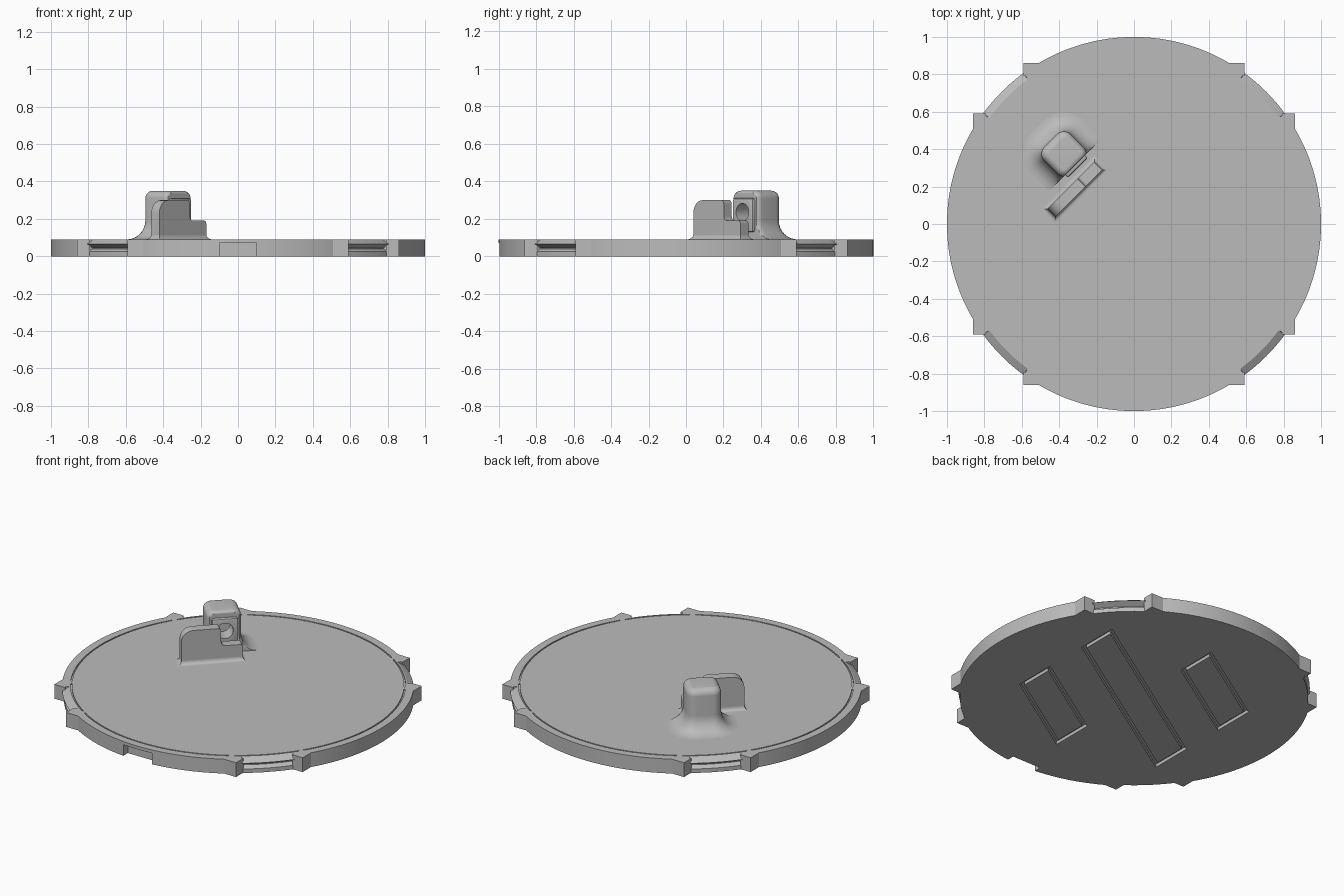
import bpy, bmesh
from math import sin, cos, pi, radians
from mathutils import Matrix

cube = bpy.data.objects.get("Cube")
if cube:
    bpy.data.objects.remove(cube, do_unlink=True)

grey = bpy.data.materials.new("plain grey")
grey.use_nodes = True
colour = (0.5, 0.5, 0.5, 1)
grey.diffuse_color = colour
grey.node_tree.nodes["Principled BSDF"].inputs["Base Color"].default_value = colour

TOP = 0.09
TURN = pi / 4  # the latch parts sit at 45 degrees


def finish(name, bm, turn=0.0):
    bmesh.ops.recalc_face_normals(bm, faces=bm.faces)
    mesh = bpy.data.meshes.new(name)
    bm.to_mesh(mesh)
    bm.free()
    mesh.materials.append(grey)
    ob = bpy.data.objects.new(name, mesh)
    ob.rotation_euler.z = turn
    bpy.context.collection.objects.link(ob)
    return ob


def select(ob):
    bpy.ops.object.select_all(action='DESELECT')
    ob.select_set(True)
    bpy.context.view_layer.objects.active = ob


def smooth(ob, angle=30):
    select(ob)
    bpy.ops.object.shade_smooth_by_angle(angle=radians(angle))


def cut(ob, cutter):
    bpy.context.view_layer.update()
    mod = ob.modifiers.new("cut", 'BOOLEAN')
    mod.operation, mod.solver, mod.object = 'DIFFERENCE', 'EXACT', cutter
    select(ob)
    bpy.ops.object.modifier_apply(modifier=mod.name)


def loft(rings, closed=False):
    """Skin a list of point loops; cap the ends unless the list is closed."""
    bm = bmesh.new()
    loops = [[bm.verts.new(p) for p in ring] for ring in rings]
    pairs = list(zip(loops, loops[1:])) + ([(loops[-1], loops[0])] if closed else [])
    for a, b in pairs:
        for i in range(len(a)):
            j = (i + 1) % len(a)
            bm.faces.new((a[i], a[j], b[j], b[i]))
    if not closed:
        bm.faces.new(loops[0])
        bm.faces.new(loops[-1])
    return bm


def box(x0, x1, y0, y1, z0, z1):
    return loft([[(x0, y0, z), (x1, y0, z), (x1, y1, z), (x0, y1, z)] for z in (z0, z1)])


# Round lid: turned profile that changes inside the four diagonal grip notches
lip = [(0.96, TOP), (1.0, 0.065), (0.965, 0.045), (0.965, 0.04), (0.99, 0.025), (0.99, 0)]
stations = []
for quarter in range(4):
    base = 90 * quarter
    stations += [(base + a, False) for a in range(0, 36, 2)] + [(base + 36.1, False)]
    stations += [(base + 36.3 + 17.4 * i / 10, True) for i in range(11)]
    stations += [(base + 53.9, False)] + [(base + a, False) for a in range(56, 90, 2)]
groove = [(0.945, TOP), (0.945, TOP - 0.008), (0.953, TOP - 0.008), (0.953, TOP)]
rings = []
for k in range(len(groove) + len(lip)):
    ring = []
    for angle, notch in stations:
        r, z = groove[k] if k < len(groove) else lip[k - len(groove)]
        if k >= len(groove) and not notch:
            r = 1.0
        ring.append((r * cos(radians(angle)), r * sin(radians(angle)), z))
    rings.append(ring)
lid = finish("lid", loft(rings))

# Opening at the front edge
cutters = [finish("front_notch_cutter", box(-0.1, 0.1, -1.1, -0.95, -0.1, 0.07))]


# Three slanted outline grooves underneath
def slanted(x0, x1, middle, inset, z):
    half, slope = 0.135 - inset * 1.19, 0.645
    x0, x1 = x0 + inset, x1 - inset
    return [(x, middle + slope * x + s * half, z)
            for x, s in ((x0, -1), (x1, -1), (x1, 1), (x0, 1))]


for x0, x1, middle in ((-0.6, 0.6, 0), (-0.6, 0, 0.55), (0, 0.6, -0.55)):
    shape = [slanted(x0, x1, middle, i, z)
             for i, z in ((0, -0.05), (0, 0.02), (0.025, 0.02), (0.025, -0.05))]
    cutters.append(finish("outline_cutter", loft(shape, closed=True)))
for c in cutters:
    cut(lid, c)
    bpy.data.objects.remove(c, do_unlink=True)
smooth(lid, 20)

# Eight pointed tabs that frame the grip notches
bm = bmesh.new()
for sx in (1, -1):
    for sy in (1, -1):
        for swap in (False, True):
            corners = [(0.5, 0.862), (0.59, 0.862), (0.59, 0.79), (0.5, 0.79)]
            if swap:
                corners = [(y, x) for x, y in corners]
            low, high = [[bm.verts.new((sx * x, sy * y, z)) for x, y in corners]
                         for z in (0, TOP)]
            bm.faces.new(low)
            bm.faces.new(high)
            for i in range(4):
                j = (i + 1) % 4
                bm.faces.new((low[i], low[j], high[j], high[i]))
finish("edge_tabs", bm)


# Latch block: rounded post with a flared foot and a flat front
def post_ring(grow, z):
    half, radius, steps = 0.1 + grow, 0.05 + grow, 8
    ring = []
    for q, (sx, sy) in enumerate(((1, 1), (-1, 1), (-1, -1), (1, -1))):
        for i in range(steps + 1):
            a = (q + i / steps) * pi / 2
            x = sx * (half - radius) + radius * cos(a)
            y = 0.53 + sy * (half - radius) + radius * sin(a)
            ring.append((x, max(y, 0.445), z))
    return ring


FLARE, CROWN, N = 0.1, 0.04, 8
angles = [i * pi / 2 / N for i in range(N + 1)]
rings = [post_ring(FLARE, TOP - 0.01)]
rings += [post_ring(FLARE * (1 - sin(t)), TOP + FLARE * (1 - cos(t))) for t in angles]
rings += [post_ring(-CROWN * (1 - cos(t)), 0.31 + CROWN * sin(t)) for t in angles]
block = finish("latch_block", loft(rings), TURN)

# Bevelled front pad of the block
bm = box(-0.075, 0.075, 0.425, 0.47, 0.13, 0.31)
bmesh.ops.bevel(bm, geom=bm.edges[:], offset=0.01, segments=2, affect='EDGES', profile=0.5)
pad = finish("latch_pad", bm, TURN)

# Pin hole through pad and block
bm = bmesh.new()
bmesh.ops.create_cone(bm, cap_ends=True, segments=32, radius1=0.048, radius2=0.048, depth=0.12,
                      matrix=Matrix.Translation((0, 0.46, 0.235)) @ Matrix.Rotation(pi / 2, 4, 'X'))
hole = finish("pin_hole_cutter", bm, TURN)
for ob in (block, pad):
    cut(ob, hole)
    smooth(ob)
bpy.data.objects.remove(hole, do_unlink=True)


# Stepped latch plate in front of the block
def arc(cx, cz, r, start, end, n=6):
    return [(cx + r * cos(radians(start + (end - start) * i / n)),
             cz + r * sin(radians(start + (end - start) * i / n))) for i in range(n + 1)]


outline = [(-0.27, TOP - 0.01), (0.085, TOP - 0.01)]
outline += arc(0.07, 0.175, 0.015, 0, 90)
outline += arc(-0.015, 0.215, 0.025, 270, 180)
outline += arc(-0.06, 0.28, 0.02, 0, 90)
outline += arc(-0.2, 0.23, 0.07, 180, 90)[::-1]
bm = loft([[(x, y, z) for x, z in outline] for y in (0.325, 0.385)])
smooth(finish("latch_plate", bm, TURN))

# Sloped foot around the plate
foot = []
for t in angles:
    g, z = 0.025 * (1 - sin(t)), TOP + 0.025 * (1 - cos(t))
    foot.append([(x, y, z) for x, y in ((-0.27 - g, 0.325 - g), (0.085 + g, 0.325 - g),
                                        (0.085 + g, 0.385 + g), (-0.27 - g, 0.385 + g))])
smooth(finish("plate_foot", loft(foot), TURN))
